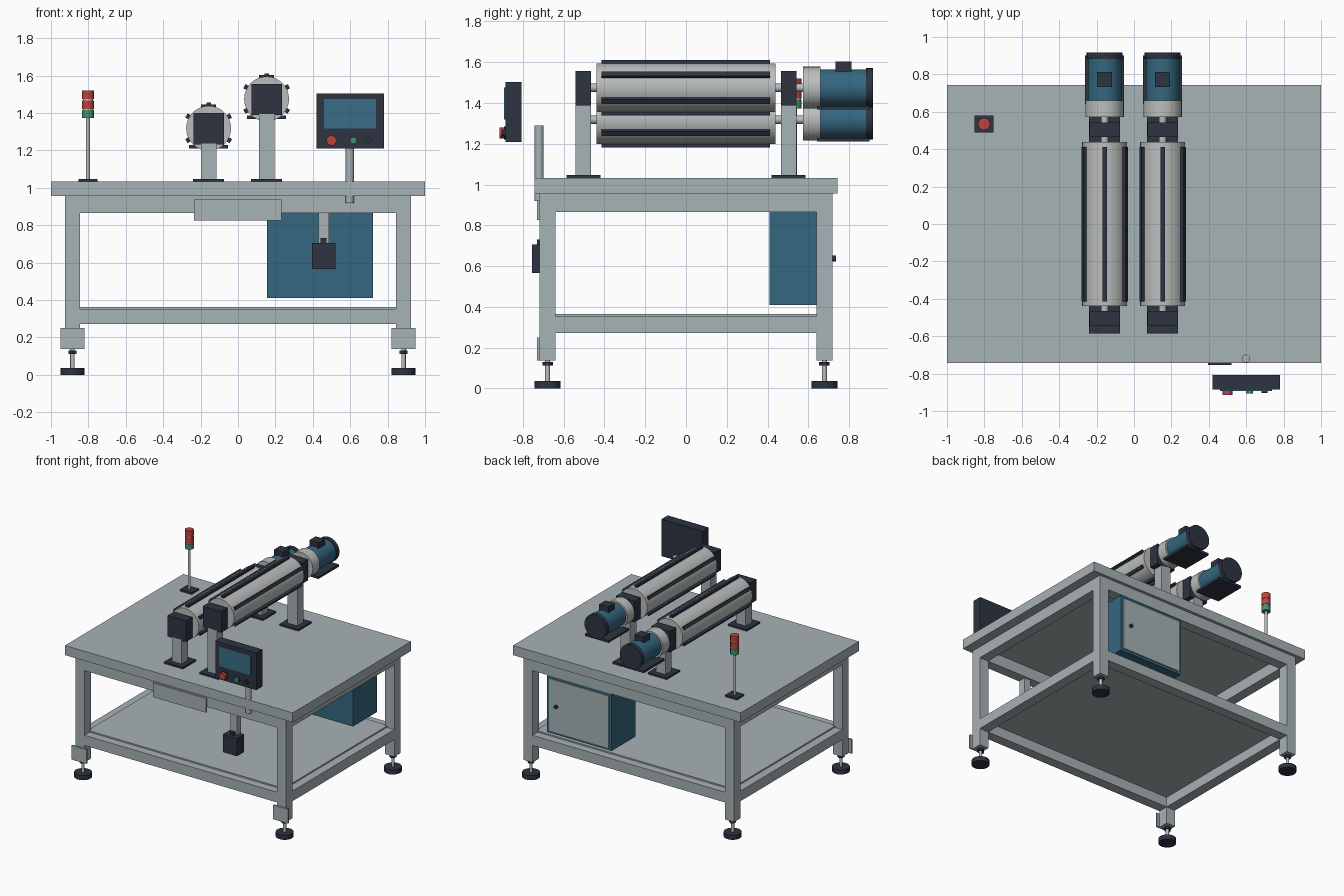
import bpy, math
from mathutils import Matrix

if "Cube" in bpy.data.objects:
    bpy.data.objects.remove(bpy.data.objects["Cube"])


def material(name, r, g, b):
    m = bpy.data.materials.new(name)
    m.diffuse_color = (r, g, b, 1)
    m.use_nodes = True
    m.node_tree.nodes["Principled BSDF"].inputs["Base Color"].default_value = m.diffuse_color
    return m


STEEL = material("painted_steel", 0.39, 0.445, 0.465)
CHROME = material("pale_metal", 0.50, 0.515, 0.515)
DARK = material("dark_charcoal", 0.026, 0.034, 0.053)
BLUE = material("machine_blue", 0.036, 0.135, 0.215)
SCREEN = material("screen_blue", 0.04, 0.155, 0.25)
RED = material("signal_red", 0.52, 0.055, 0.045)
GREEN = material("signal_green", 0.045, 0.30, 0.16)


def box(name, x, y, z, mat):
    """Box from (min, max) pairs on each axis."""
    mid = [(a + b) / 2 for a, b in (x, y, z)]
    bpy.ops.mesh.primitive_cube_add(size=1, location=mid)
    o = bpy.context.object
    o.name = name
    o.data.transform(Matrix.Diagonal((x[1] - x[0], y[1] - y[0], z[1] - z[0], 1)))
    o.data.materials.append(mat)
    return o


def cyl(name, axis, c, span, r, mat, n=32):
    """Cylinder along y or z; c holds the two other coordinates."""
    mid = (span[0] + span[1]) / 2
    loc = (c[0], mid, c[1]) if axis == 'y' else (c[0], c[1], mid)
    rot = (math.pi / 2, 0, 0) if axis == 'y' else (0, 0, 0)
    bpy.ops.mesh.primitive_cylinder_add(vertices=n, radius=r, depth=span[1] - span[0],
                                        location=loc, rotation=rot)
    o = bpy.context.object
    o.name = name
    o.data.materials.append(mat)
    bpy.ops.object.shade_smooth_by_angle(angle=math.radians(35))
    return o


# Table top and lower shelf
box("table_top", (-1, 1), (-0.742, 0.742), (0.957, 1.033), STEEL)
box("lower_shelf", (-0.86, 0.86), (-0.655, 0.655), (0.352, 0.364), STEEL)

# Legs with levelling feet
for sx in (-1, 1):
    for sy in (-1, 1):
        x, y = 0.885 * sx, 0.679 * sy
        box("leg", (x - 0.04, x + 0.04), (y - 0.04, y + 0.04), (0.137, 0.957), STEEL)
        cyl("foot_stem", 'z', (x, y), (0.03, 0.14), 0.012, CHROME, 16)
        cyl("foot_nut", 'z', (x, y), (0.112, 0.13), 0.026, DARK, 6)
        cyl("foot_pad", 'z', (x, y), (0, 0.037), 0.064, DARK)
    x = 0.885 * sx
    box("leg_bracket", (x - 0.065, x + 0.065), (-0.731, -0.719), (0.137, 0.25), STEEL)

# Frame rails, upper and lower
for z in ((0.866, 0.957), (0.272, 0.353)):
    for s in (-1, 1):
        ys = sorted((0.639 * s, 0.719 * s))
        xs = sorted((0.845 * s, 0.925 * s))
        box("long_rail", (-0.845, 0.845), ys, z, STEEL)
        box("side_rail", xs, (-0.639, 0.639), z, STEEL)

# Front apron plate
box("apron_plate", (-0.235, 0.232), (-0.732, -0.719), (0.825, 0.937), STEEL)

# Electrical cabinet with rear door
box("cabinet", (0.155, 0.722), (0.41, 0.712), (0.41, 0.866), BLUE)
box("cabinet_door", (0.178, 0.70), (0.712, 0.719), (0.43, 0.843), STEEL)
cyl("door_knob", 'y', (0.635, 0.637), (0.717, 0.735), 0.014, DARK, 16)

# Hanging switch box below the front rail
box("switch_post", (0.43, 0.487), (-0.71, -0.655), (0.70, 0.87), STEEL)
box("switch_box", (0.395, 0.52), (-0.755, -0.665), (0.565, 0.706), DARK)
box("switch_button", (0.441, 0.473), (-0.73, -0.70), (0.70, 0.731), DARK)

# Control panel
cyl("panel_post", 'z', (0.598, -0.72), (0.92, 1.29), 0.022, STEEL, 24)
box("panel_housing", (0.42, 0.78), (-0.885, -0.808), (1.209, 1.503), DARK)
box("panel_screen", (0.46, 0.737), (-0.893, -0.884), (1.318, 1.475), SCREEN)
for name, x, r, tip, mat in (("stop_button", 0.50, 0.027, -0.915, RED),
                             ("start_button", 0.617, 0.018, -0.907, GREEN),
                             ("selector_knob", 0.697, 0.016, -0.903, DARK)):
    cyl(name + "_collar", 'y', (x, 1.253), (-0.892, -0.884), r + 0.004, DARK, 24)
    cyl(name, 'y', (x, 1.253), (tip, -0.885), r, mat, 24)

# Signal tower
TX, TY = -0.802, 0.535
box("tower_base", (TX - 0.052, TX + 0.052), (TY - 0.045, TY + 0.045), (1.033, 1.047), DARK)
cyl("tower_pole", 'z', (TX, TY), (1.04, 1.38), 0.010, CHROME, 16)
cyl("tower_core", 'z', (TX, TY), (1.375, 1.50), 0.028, CHROME, 24)
for name, lo, hi, mat in (("green_lamp", 1.372, 1.416, GREEN),
                          ("lower_red_lamp", 1.422, 1.468, RED),
                          ("upper_red_lamp", 1.474, 1.52, RED)):
    cyl(name, 'z', (TX, TY), (lo, hi), 0.032, mat, 24)


def roller_unit(x, z):
    """Slatted roller on two pedestals, driven by a motor at the rear."""
    cyl("roller", 'y', (x, z), (-0.438, 0.438), 0.12, CHROME)
    # Six slats around the roller
    for k in range(6):
        a = math.radians(30 + 60 * k)
        bar = box("roller_slat", (-0.0125, 0.0125), (-0.415, 0.412), (-0.013, 0.013), DARK)
        bar.location = (x + 0.124 * math.cos(a), -0.0015, z + 0.124 * math.sin(a))
        bar.rotation_euler = (0, math.pi / 2 - a, 0)
    # Pedestals and bearing blocks
    for s in (-1, 1):
        ys = sorted((0.465 * s, 0.543 * s))
        box("pedestal_base", (x - 0.083, x + 0.083), sorted((0.42 * s, 0.585 * s)),
            (1.033, 1.047), DARK)
        box("pedestal", (x - 0.042, x + 0.042), ys, (1.04, z - 0.08), STEEL)
        box("bearing_block", (x - 0.081, x + 0.081), ys, (z - 0.086, z + 0.081), DARK)
    # Drive: shaft, gearbox, motor, fan cover, terminal box, mounting plate
    cyl("drive_shaft", 'y', (x, z), (-0.47, 0.58), 0.02, CHROME, 16)
    cyl("gearbox", 'y', (x, z), (0.573, 0.66), 0.103, CHROME)
    cyl("motor", 'y', (x, z), (0.66, 0.885), 0.09, BLUE)
    cyl("fan_cover", 'y', (x, z), (0.882, 0.917), 0.096, DARK)
    box("terminal_box", (x - 0.04, x + 0.04), (0.733, 0.813), (z + 0.07, z + 0.128), DARK)
    box("motor_plate", (x - 0.104, x + 0.104), (0.642, 0.90), (z - 0.107, z - 0.089), DARK)


roller_unit(-0.157, 1.318)
roller_unit(0.153, 1.475)
